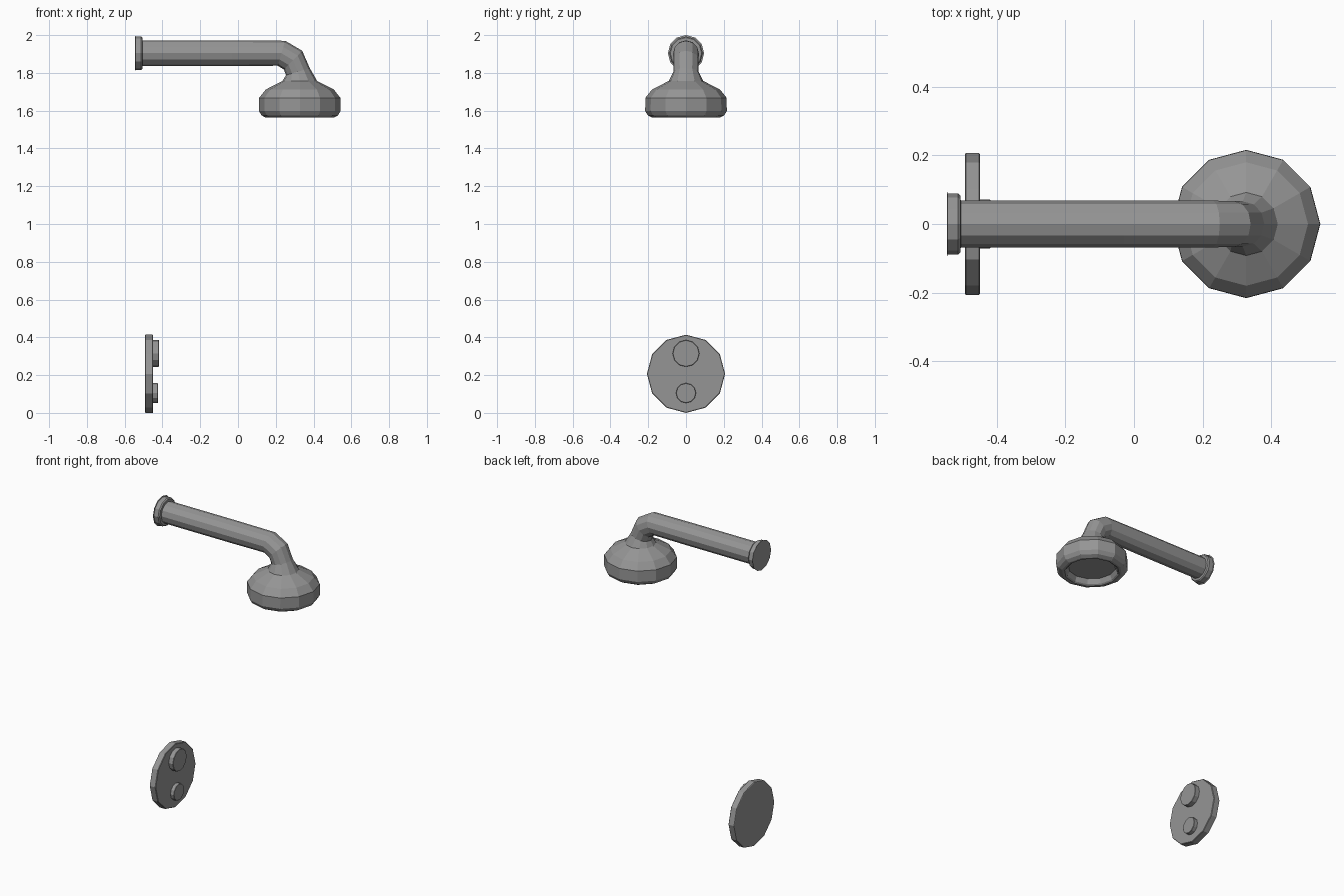
import bpy, bmesh, math
from mathutils import Vector

if "Cube" in bpy.data.objects:
    bpy.data.objects.remove(bpy.data.objects["Cube"])

SIDES = 12
metal = bpy.data.materials.new("dark_metal")
metal.diffuse_color = (0.3, 0.3, 0.3, 1)
metal.use_nodes = True
metal.node_tree.nodes["Principled BSDF"].inputs["Base Color"].default_value = metal.diffuse_color


def loft(name, rings):
    """Skin 12-sided rings, each given as (x_top, z_top, x_low, z_low, y_radius), and cap both ends."""
    bm = bmesh.new()
    loops = []
    for xt, zt, xl, zl, ry in rings:
        top, low = Vector((xt, 0, zt)), Vector((xl, 0, zl))
        mid, half = (top + low) / 2, (top - low) / 2
        loop = []
        for i in range(SIDES):
            a = 2 * math.pi * i / SIDES
            loop.append(bm.verts.new(mid + half * math.cos(a) + Vector((0, ry * math.sin(a), 0))))
        loops.append(loop)
    for a, b in zip(loops, loops[1:]):
        for i in range(SIDES):
            j = (i + 1) % SIDES
            bm.faces.new((a[i], a[j], b[j], b[i]))
    bm.faces.new(loops[0])
    bm.faces.new(loops[-1])
    bmesh.ops.recalc_face_normals(bm, faces=bm.faces)
    mesh = bpy.data.meshes.new(name)
    bm.to_mesh(mesh)
    bm.free()
    mesh.materials.append(metal)
    obj = bpy.data.objects.new(name, mesh)
    bpy.context.collection.objects.link(obj)
    return obj


def turned_x(z, profile):
    """Rings around a horizontal axis at height z, profile = (x, radius)."""
    return [(x, z + r, x, z - r, r) for x, r in profile]


def turned_z(x, profile):
    """Rings around a vertical axis at x, profile = (z, radius)."""
    return [(x + r, z, x - r, z, r) for z, r in profile]


# Wall flange behind the arm
ARM_Z = 1.904
loft("wall_flange", turned_x(ARM_Z, [
    (-0.545, 0.096), (-0.543, 0.089), (-0.513, 0.089), (-0.506, 0.083), (-0.504, 0.06)]))

# Arm, bend, neck and hollow-faced shower head in one continuous skin
arm = turned_x(ARM_Z, [(-0.52, 0.068), (-0.03, 0.068)])
bend = [
    (0.25, 1.970, 0.21, 1.838, 0.068),
    (0.34, 1.917, 0.243, 1.818, 0.067),
    (0.38, 1.825, 0.254, 1.788, 0.066),
]
head = turned_z(0.327, [
    (1.757, 0.092), (1.712, 0.18), (1.668, 0.215), (1.598, 0.216), (1.575, 0.202),
    (1.563, 0.180), (1.563, 0.165), (1.570, 0.155), (1.600, 0.142)])
loft("arm_and_shower_head", arm + bend + head)

# Round control plate with two push buttons
loft("control_plate", turned_x(0.207, [
    (-0.492, 0.204), (-0.490, 0.207), (-0.452, 0.207), (-0.449, 0.204)]))
for name, z, r, front in (("upper_button", 0.315, 0.071, -0.418),
                          ("lower_button", 0.105, 0.053, -0.424)):
    loft(name, turned_x(z, [(-0.455, r), (front - 0.002, r), (front, r - 0.002)]))
